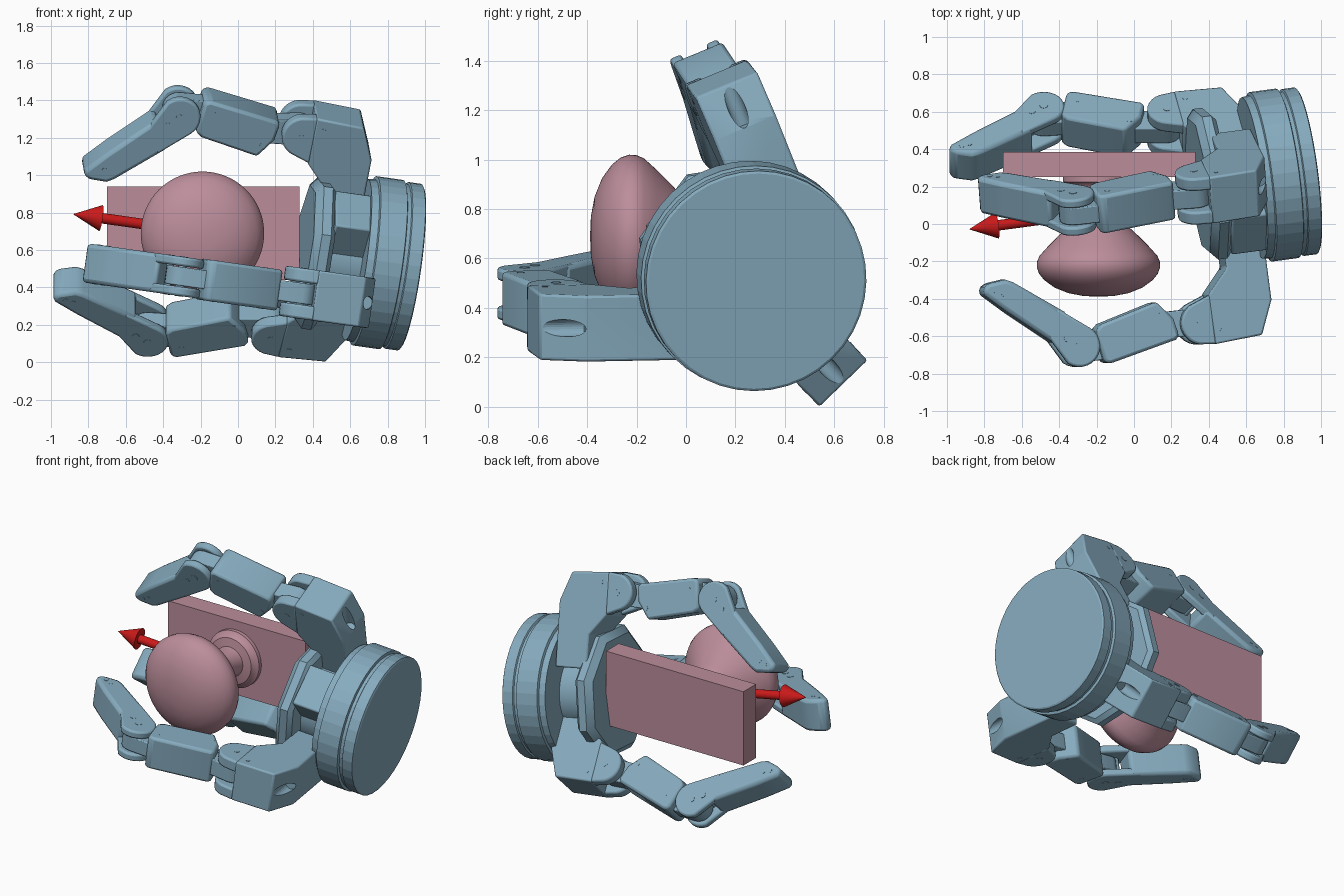
import bpy, bmesh, math
from mathutils import Vector, Matrix

if "Cube" in bpy.data.objects:
    bpy.data.objects.remove(bpy.data.objects["Cube"])


def material(name, rgb):
    m = bpy.data.materials.new(name)
    m.diffuse_color = (*rgb, 1)
    m.use_nodes = True
    m.node_tree.nodes["Principled BSDF"].inputs["Base Color"].default_value = m.diffuse_color
    return m


BLUE = material("blue_metal", (0.24, 0.41, 0.52))
PINK = material("pink", (0.50, 0.27, 0.33))
RED = material("red", (0.6, 0.01, 0.01))


def finish(name, bm, mat, frame, bevel=0.0, smooth=True):
    bmesh.ops.recalc_face_normals(bm, faces=bm.faces[:])
    me = bpy.data.meshes.new(name)
    bm.to_mesh(me)
    bm.free()
    ob = bpy.data.objects.new(name, me)
    bpy.context.collection.objects.link(ob)
    ob.matrix_world = frame
    me.materials.append(mat)
    if smooth:
        bpy.ops.object.select_all(action='DESELECT')
        ob.select_set(True)
        bpy.context.view_layer.objects.active = ob
        bpy.ops.object.shade_smooth_by_angle(angle=math.radians(35))
    if bevel:
        b = ob.modifiers.new("bevel", 'BEVEL')
        b.width, b.segments, b.limit_method = bevel, 2, 'ANGLE'
        b.angle_limit = math.radians(35)
    return ob


def prism(name, pts, t0, t1, mat, frame, bevel=0.0):
    """Closed extrusion of a profile in the local xy plane from z = t0 to t1."""
    bm = bmesh.new()
    lo, hi = ([bm.verts.new((x, y, t)) for x, y in pts] for t in (t0, t1))
    bm.faces.new(lo)
    bm.faces.new(hi)
    for i in range(len(pts)):
        bm.faces.new((lo[i - 1], lo[i], hi[i], hi[i - 1]))
    return finish(name, bm, mat, frame, bevel)


def lathe(name, profile, mat, frame, n=48, smooth=True):
    """Revolve (height, radius) points around local x."""
    bm = bmesh.new()
    rings = [[bm.verts.new((h, r * math.cos(2 * math.pi * i / n), r * math.sin(2 * math.pi * i / n)))
              for i in range(n)] for h, r in profile]
    for a, b in zip(rings, rings[1:]):
        for i in range(n):
            bm.faces.new((a[i], a[i - 1], b[i - 1], b[i]))
    bm.faces.new(rings[0])
    bm.faces.new(rings[-1])
    return finish(name, bm, mat, frame, smooth=smooth)


def circle(cx, cy, r, n=20, a0=0, a1=360):
    k = n if a1 - a0 == 360 else n - 1
    return [(cx + r * math.cos(math.radians(a0 + (a1 - a0) * i / k)),
             cy + r * math.sin(math.radians(a0 + (a1 - a0) * i / k))) for i in range(n)]


def turned(frame, pivot, deg):
    """Rotate a frame in its own xy plane about a pivot."""
    p = Vector((*pivot, 0))
    return frame @ Matrix.Translation(p) @ Matrix.Rotation(math.radians(deg), 4, 'Z') @ Matrix.Translation(-p)


# Hand frame: local x runs from the wrist to the fingertips
A = Vector((-0.982, -0.132, 0.139)).normalized()
O = Vector((0.922, 0.285, 0.508))


def hand_frame(deg, dx=0, dy=0, dt=0):
    a = math.radians(deg)
    d = Vector((0, math.cos(a), math.sin(a)))
    d = (d - A * d.dot(A)).normalized()
    t = A.cross(d)
    m = Matrix((A, d, t)).transposed().to_4x4()
    m.translation = O + A * dx + d * dy + t * dt
    return m


# Wrist disc, hub and palm
H = hand_frame(143)
lathe("wrist_disc", [(0, 0.44), (0.006, 0.45), (0.075, 0.45), (0.08, 0.44), (0.1, 0.44), (0.105, 0.457),
                     (0.25, 0.457), (0.255, 0.44), (0.295, 0.435)], BLUE, H, 40, False)
lathe("palm_hub", [(0.28, 0.25), (0.52, 0.25)], BLUE, H, 32)
lathe("palm_plate", [(0.475, 0.39), (0.50, 0.42), (0.55, 0.42), (0.588, 0.375)], BLUE,
      H @ Matrix.Rotation(math.pi / 8, 4, 'X'), 8)


def finger(tag, frame, bend, curl, inner=0.25):
    # Base block rising from the palm, with an access slot in the outer chamfer
    base = prism(tag + "_base", [(0.265, inner), (0.265, 0.66), (0.34, 0.84), (0.6, 0.856), (0.6, 0.59),
                                 (0.484, 0.46), (0.484, inner)], -0.135, 0.135, BLUE, frame, 0.01)
    bm = bmesh.new()
    bmesh.ops.create_cone(bm, cap_ends=True, segments=24, radius1=0.035, radius2=0.035, depth=0.4)
    cutter = finish(tag + "_slot_cutter", bm, BLUE, frame @ Matrix.Translation((0.3, 0.86, 0))
                    @ Matrix.Rotation(math.pi / 2, 4, 'X'), smooth=False)
    cutter.hide_render = True
    cutter.hide_set(True)
    cut = base.modifiers.new("slot", 'BOOLEAN')
    cut.operation, cut.object = 'DIFFERENCE', cutter

    # Knuckle fork
    cheek = [(0.59, 0.59)] + circle(0.65, 0.735, 0.115, 12, -75, 75) + [(0.59, 0.856)]
    for i, (a, b) in enumerate(((-0.135, -0.06), (0.06, 0.135))):
        prism(f"{tag}_knuckle_{i}", cheek, a, b, BLUE, frame, 0.012)

    # Proximal link and its two tongues, turned about the knuckle
    link = turned(frame, (0.65, 0.73), bend)
    prism(tag + "_link", [(0.78, 0.785), (0.80, 0.69), (0.88, 0.59), (1.19, 0.67), (1.225, 0.70),
                          (1.20, 0.87), (1.17, 0.885), (0.80, 0.805)], -0.11, 0.11, BLUE, link, 0.022)
    prism(tag + "_link_tongue", circle(0.66, 0.73, 0.075, 10, 90, 270) + [(0.9, 0.65), (0.9, 0.78)],
          -0.055, 0.055, BLUE, link, 0.006)
    prism(tag + "_tip_tongue", [(1.15, 0.71)] + circle(1.32, 0.775, 0.085, 10, -90, 90) + [(1.15, 0.86)],
          -0.05, 0.05, BLUE, link, 0.006)

    # Distal link, turned about its own joint
    J = (1.32, 0.77)
    tip = turned(link, J, curl)
    prism(tag + "_tip", [(1.36, 0.59), (1.63, 0.385), (1.67, 0.365), (1.77, 0.375), (1.80, 0.405),
                         (1.79, 0.435), (1.68, 0.54), (1.445, 0.745)], -0.105, 0.105, BLUE, tip, 0.025)
    fork = circle(*J, 0.112, 14, 48, 232) + [(1.42, 0.55), (1.48, 0.70)]
    for i, (a, b) in enumerate(((-0.105, -0.055), (0.055, 0.105))):
        prism(f"{tag}_tip_fork_{i}", fork, a, b, BLUE, tip, 0.012)

    # Joint pins and screw heads
    for fr, w, pins in ((frame, 0.137, ((0.66, 0.73, 0.02), (0.55, 0.79, 0.013))),
                        (link, 0.111, ((1.14, 0.81, 0.015), (0.86, 0.66, 0.015))),
                        (tip, 0.107, ((1.32, 0.77, 0.022), (1.38, 0.72, 0.02),
                                      (1.69, 0.44, 0.013), (1.73, 0.42, 0.013)))):
        for x, y, r in pins:
            prism(f"{tag}_pin_{round(x * 100)}", circle(x, y, r, 12), -w, w, BLUE, fr)


# The thumb base runs right across the palm to the opposite side
finger("upper_finger", hand_frame(112.5, 0.04, -0.115, 0.21), -3, -1)
finger("front_finger", hand_frame(180, 0, 0, -0.22), 0, 0)
finger("thumb", hand_frame(-46, 0, -0.22, 0.035), 12, 4, -0.17)

# Backing plate
prism("backing_plate", [(-0.70, 0.25), (0.33, 0.25), (0.33, 0.385), (-0.70, 0.385)], 0.44, 0.94,
      PINK, Matrix())

# Round knob with rosette; its local x points to the front
knob_frame = Matrix.Translation((-0.19, 0, 0.69)) @ Matrix.Rotation(-math.pi / 2, 4, 'Z')
lathe("knob", [(-0.26, 0.19), (-0.225, 0.19), (-0.21, 0.165), (-0.19, 0.155), (-0.18, 0.10), (-0.1, 0.085),
               (-0.04, 0.10), (0.0, 0.145), (0.06, 0.21), (0.12, 0.27), (0.17, 0.315), (0.20, 0.328),
               (0.23, 0.33), (0.265, 0.318), (0.30, 0.29), (0.34, 0.235), (0.37, 0.16), (0.385, 0.08),
               (0.388, 0.01)], PINK, knob_frame, 64)

# Direction arrow
arrow = hand_frame(90)
arrow.translation = Vector((-0.88, -0.028, 0.792))
lathe("arrow", [(-0.66, 0.028), (-0.15, 0.028), (-0.15, 0.07), (0, 0.001)], RED, arrow, 24)
